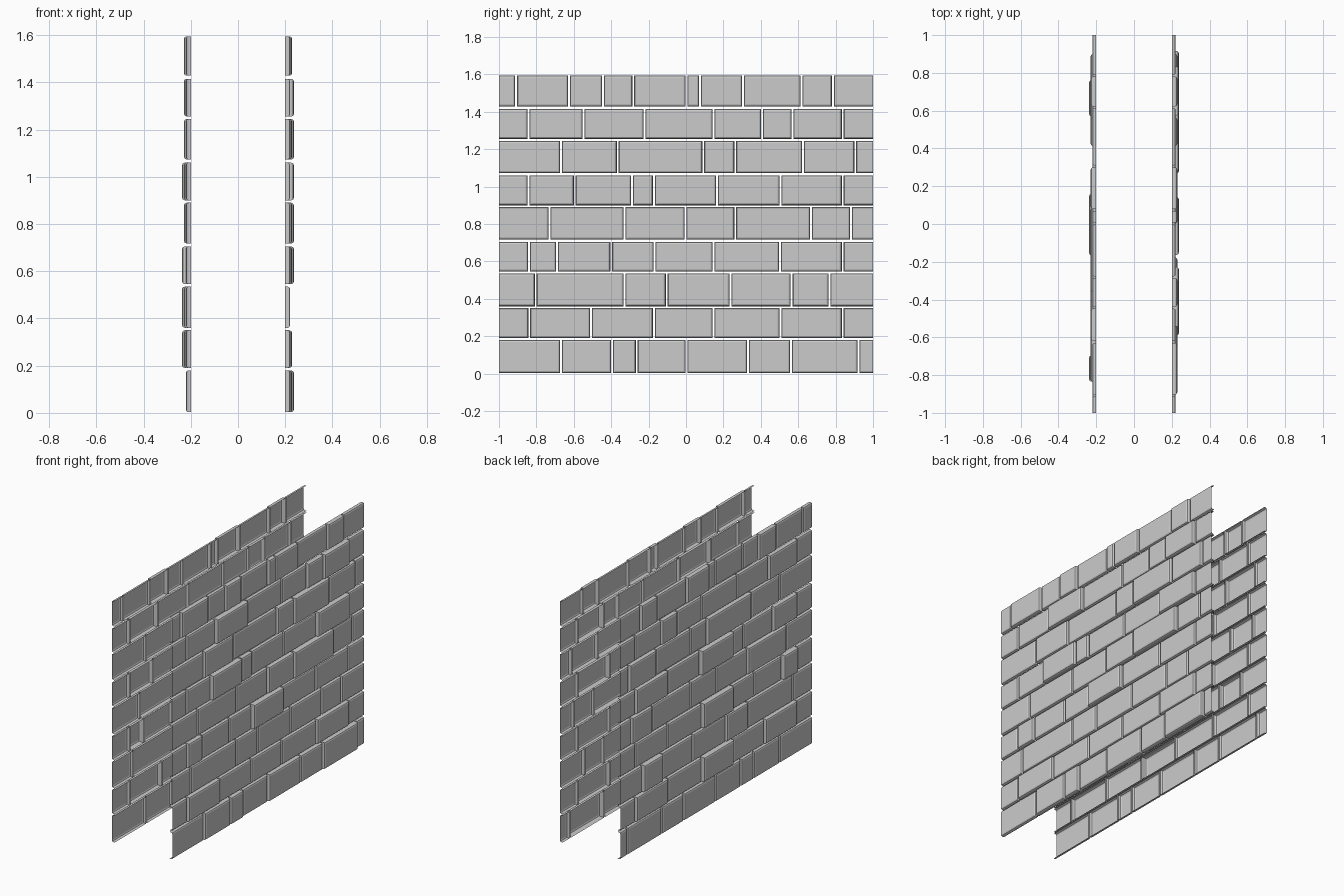
import bpy, bmesh
from mathutils import Vector

if "Cube" in bpy.data.objects:
    bpy.data.objects.remove(bpy.data.objects["Cube"])

# Courses: (z bottom, z top, joint positions along y, right depths, left depths)
# depth letters: l = low, m = medium, h = high
COURSES = [
    (0.003, 0.180, (-.668, -.395, -.263, .002, .332, .562, .922), "lmmlmmhl", "llllllll"),
    (0.190, 0.350, (-.838, -.508, -.172, .147, .505, .838), "lmlllml", "lmlhlml"),
    (0.360, 0.535, (-.803, -.328, -.103, .238, .565, .768), "lllllll", "llmllhl"),
    (0.545, 0.705, (-.840, -.690, -.400, -.168, .147, .502, .838), "lmllhlll", "lhllhlll"),
    (0.717, 0.890, (-.730, -.328, -.003, .263, .668, .882), "lllmhll", "lmlllml"),
    (0.900, 1.060, (-.842, -.595, -.288, -.172, .165, .505, .838), "llhmllhl", "lmllhlml"),
    (1.073, 1.245, (-.668, -.365, .092, .263, .625, .905), "lmlmhml", "llmllml"),
    (1.255, 1.415, (-.842, -.548, -.222, .147, .407, .570, .838), "llhllmhl", "lmlllmll"),
    (1.428, 1.595, (-.908, -.625, -.443, -.282, .002, .075, .305, .618, .785), "lmlmlmmlml", "llmlllmlml"),
]
DEPTH = {"l": 0.021, "m": 0.029, "h": 0.037}
GAP = 0.005


def stone(bm, side, y0, y1, z0, z1, depth):
    """Open-backed stone face with a rounded rim."""
    rings = []
    for inset, d in ((0, 0), (0, depth - .011), (.0035, depth - .0035), (.011, depth)):
        x = side * (0.2 + d)
        a, b, c, e = y0 + inset, y1 - inset, z0 + inset, z1 - inset
        rings.append([bm.verts.new((x, y, z)) for y, z in ((a, c), (b, c), (b, e), (a, e))])
    for r, s in zip(rings, rings[1:]):
        for i in range(4):
            j = (i + 1) % 4
            f = (r[i], r[j], s[j], s[i])
            bm.faces.new(f if side > 0 else f[::-1])
    bm.faces.new(rings[-1] if side > 0 else rings[-1][::-1])


def wall(name, side):
    bm = bmesh.new()
    for z0, z1, joints, right, left in COURSES:
        edges = (-1.1,) + joints + (1.1,)
        for y0, y1, k in zip(edges, edges[1:], right if side > 0 else left):
            stone(bm, side, y0 + GAP, y1 - GAP, z0, z1, DEPTH[k])
    # Cut the end stones flush with the ends of the wall
    for end in (-1, 1):
        bmesh.ops.bisect_plane(bm, geom=bm.verts[:] + bm.edges[:] + bm.faces[:],
                               plane_co=Vector((0, end, 0)), plane_no=Vector((0, end, 0)),
                               clear_outer=True)
    mesh = bpy.data.meshes.new(name)
    bm.to_mesh(mesh)
    bm.free()
    bpy.context.collection.objects.link(bpy.data.objects.new(name, mesh))


# Two stone facings, one per side
wall("right_stone_facing", 1)
wall("left_stone_facing", -1)
